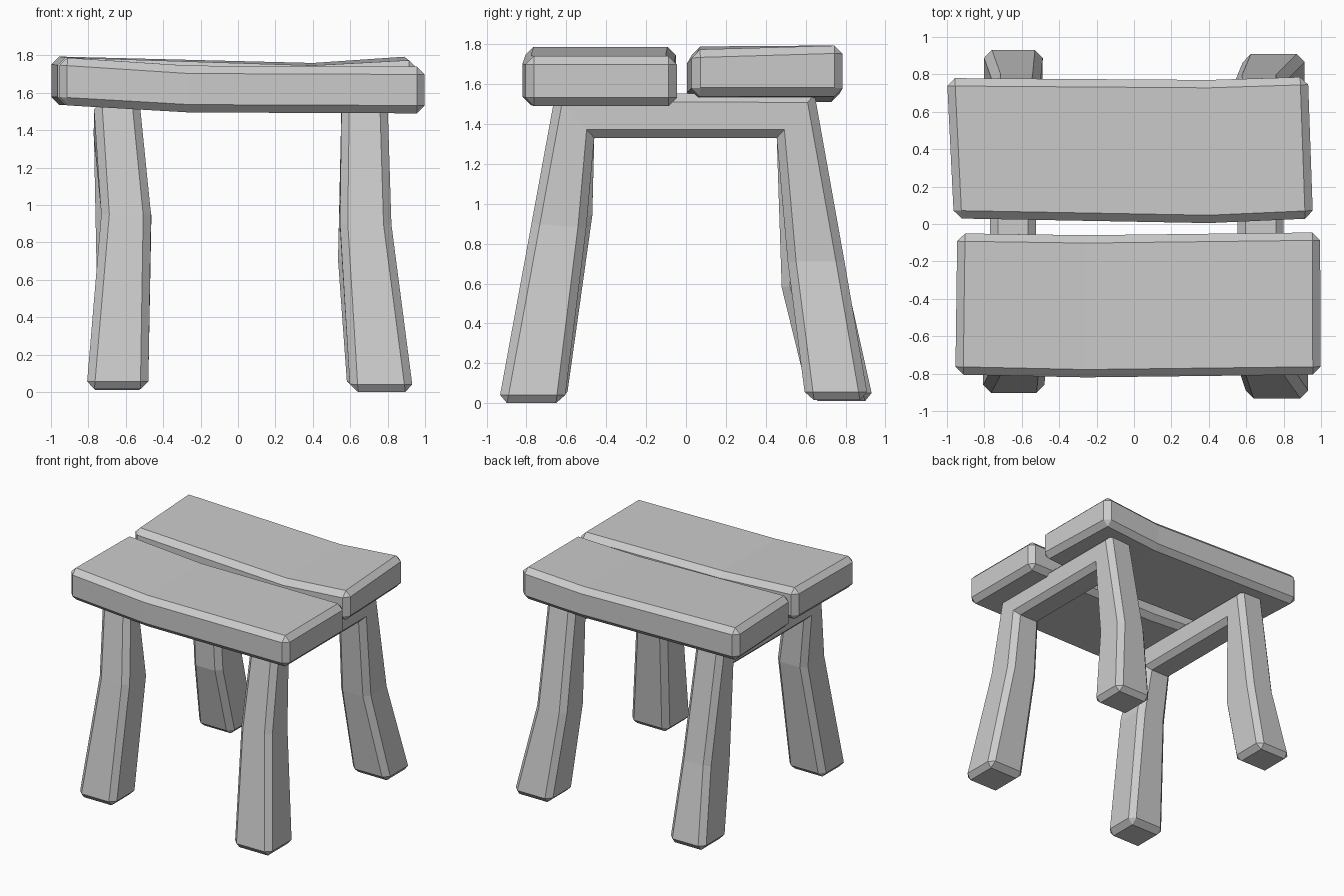
import bpy, bmesh

if "Cube" in bpy.data.objects:
    bpy.data.objects.remove(bpy.data.objects["Cube"])


def bevelled_sweep(name, rings, bevel=0.042):
    """Loft four-cornered rings, cap the ends and chamfer all but the bend edges."""
    bm = bmesh.new()
    vr = [[bm.verts.new(p) for p in ring] for ring in rings]
    for a, b in zip(vr, vr[1:]):
        for i in range(4):
            j = (i + 1) % 4
            bm.faces.new((a[i], a[j], b[j], b[i]))
    bm.faces.new(vr[0])
    bm.faces.new(vr[-1])
    bmesh.ops.recalc_face_normals(bm, faces=bm.faces[:])
    bends = {frozenset((r[i], r[(i + 1) % 4])) for r in vr[1:-1] for i in range(4)}
    edges = [e for e in bm.edges if frozenset(e.verts) not in bends]
    bmesh.ops.bevel(bm, geom=edges, offset=bevel, segments=1, profile=0.5, affect='EDGES')
    bmesh.ops.recalc_face_normals(bm, faces=bm.faces[:])
    me = bpy.data.meshes.new(name)
    bm.to_mesh(me)
    bm.free()
    ob = bpy.data.objects.new(name, me)
    bpy.context.collection.objects.link(ob)
    return ob


def plank(name, sections):
    # section: front (x, y, bottom, top), back (x, y, bottom, top)
    rings = []
    for (xf, yf, bf, tf), (xb, yb, bb, tb) in sections:
        rings.append([(xf, yf, bf), (xb, yb, bb), (xb, yb, tb), (xf, yf, tf)])
    bevelled_sweep(name, rings)


def leg_frame(name, sections):
    # section: x range, outer (y, z), inner (y, z)
    rings = []
    for x0, x1, yo, zo, yi, zi in sections:
        rings.append([(x0, yo, zo), (x1, yo, zo), (x1, yi, zi), (x0, yi, zi)])
    bevelled_sweep(name, rings)


# Seat planks, each sagging at one bend
plank("front_seat_plank", [
    ((-0.955, -0.805, 1.535, 1.79), (-0.945, -0.05, 1.535, 1.79)),
    ((-0.26, -0.82, 1.495, 1.745), (-0.26, -0.06, 1.495, 1.745)),
    ((0.998, -0.805, 1.49, 1.74), (0.995, -0.045, 1.49, 1.74)),
])
plank("back_seat_plank", [
    ((-0.963, 0.03, 1.535, 1.79), (-1.0, 0.78, 1.535, 1.795)),
    ((0.4, 0.005, 1.515, 1.745), (0.4, 0.77, 1.51, 1.76)),
    ((0.957, 0.03, 1.54, 1.775), (0.93, 0.787, 1.54, 1.797)),
])

# Leg frames: front foot, knee, corner, corner, knee, back foot
leg_frame("left_leg_frame", [
    (-0.81, -0.48, -0.91, 0.015, -0.60, 0.015),
    (-0.73, -0.465, -0.76, 0.95, -0.47, 0.94),
    (-0.77, -0.525, -0.655, 1.555, -0.46, 1.33),
    (-0.77, -0.525, 0.645, 1.55, 0.455, 1.33),
    (-0.755, -0.50, 0.80, 0.64, 0.48, 0.58),
    (-0.805, -0.487, 0.94, 0.01, 0.62, 0.01),
])
leg_frame("right_leg_frame", [
    (0.60, 0.937, -0.94, 0.0, -0.61, 0.0),
    (0.545, 0.82, -0.775, 0.90, -0.50, 0.88),
    (0.553, 0.80, -0.655, 1.555, -0.46, 1.33),
    (0.553, 0.80, 0.645, 1.55, 0.455, 1.33),
    (0.535, 0.80, 0.795, 0.71, 0.51, 0.71),
    (0.585, 0.92, 0.915, 0.015, 0.60, 0.015),
])
